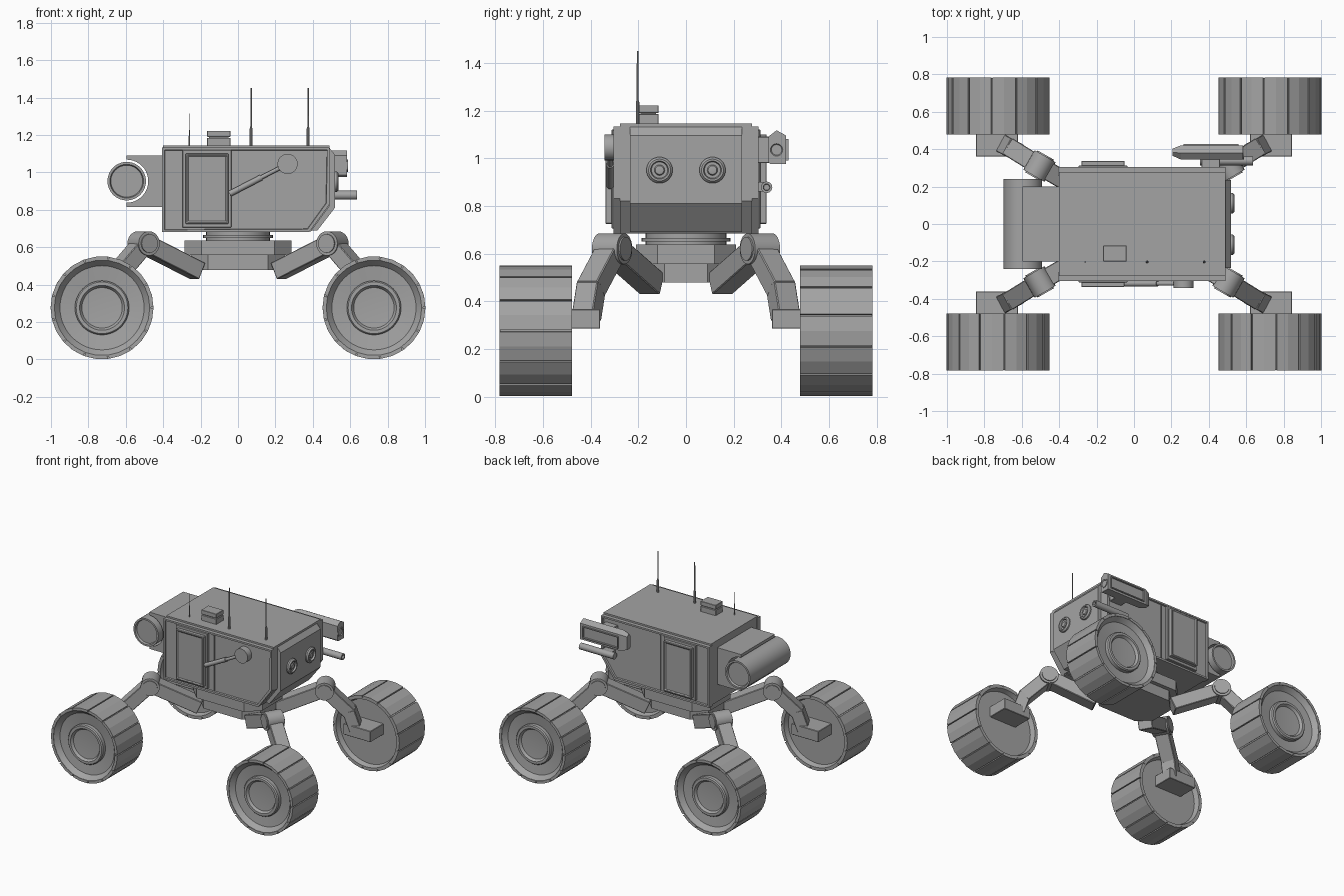
import bpy, bmesh, math
from mathutils import Vector, Matrix

if "Cube" in bpy.data.objects:
    bpy.data.objects.remove(bpy.data.objects["Cube"])

# one dark grey for the whole model
GREY = bpy.data.materials.new("dark_grey")
GREY.diffuse_color = (.37, .37, .37, 1)
GREY.use_nodes = True
GREY.node_tree.nodes["Principled BSDF"].inputs["Base Color"].default_value = GREY.diffuse_color


def finish(name, bm, bevel=0, smooth=False, matrix=None):
    bmesh.ops.remove_doubles(bm, verts=bm.verts, dist=1e-5)
    if matrix:
        bm.transform(matrix)
    bmesh.ops.recalc_face_normals(bm, faces=bm.faces)
    me = bpy.data.meshes.new(name)
    bm.to_mesh(me)
    bm.free()
    me.materials.append(GREY)
    ob = bpy.data.objects.new(name, me)
    bpy.context.collection.objects.link(ob)
    if bevel:
        m = ob.modifiers.new("bevel", 'BEVEL')
        m.width, m.segments = bevel, 1
    if smooth:
        bpy.ops.object.select_all(action='DESELECT')
        ob.select_set(True)
        bpy.context.view_layer.objects.active = ob
        bpy.ops.object.shade_smooth_by_angle(angle=math.radians(30))
    return ob


def box(name, lo, hi, bevel=0):
    lo, hi = Vector(lo), Vector(hi)
    bm = bmesh.new()
    bmesh.ops.create_cube(bm, size=1)
    size = hi - lo
    m = Matrix.Translation((lo + hi) / 2) @ Matrix.Diagonal([abs(c) for c in size] + [1])
    return finish(name, bm, bevel, matrix=m)


def prism(name, pts, y0, y1, inset=0, depth=0, bevel=0):
    """Extrude an (x, z) outline from y0 to y1; optionally recess the y1 face."""
    bm = bmesh.new()
    a = [bm.verts.new((x, y0, z)) for x, z in pts]
    b = [bm.verts.new((x, y1, z)) for x, z in pts]
    bm.faces.new(a)
    end = bm.faces.new(b[::-1])
    for i in range(len(pts)):
        j = (i + 1) % len(pts)
        bm.faces.new((a[j], a[i], b[i], b[j]))
    bmesh.ops.recalc_face_normals(bm, faces=bm.faces)
    if inset:
        bmesh.ops.inset_region(bm, faces=[end], thickness=inset)
        bmesh.ops.inset_region(bm, faces=[end], thickness=.003)
        bmesh.ops.translate(bm, verts=end.verts, vec=(0, -math.copysign(depth, y1 - y0), 0))
    return finish(name, bm, bevel)


def aim(origin, direction):
    return Matrix.Translation(origin) @ Vector(direction).to_track_quat('Z', 'Y').to_matrix().to_4x4()


def lathe(name, prof, origin, direction, n=32):
    """Revolve (radius, height) points about a direction."""
    bm = bmesh.new()
    vs = [bm.verts.new((r, 0, h)) for r, h in prof]
    es = [bm.edges.new(p) for p in zip(vs, vs[1:])]
    bmesh.ops.spin(bm, geom=vs + es, cent=(0, 0, 0), axis=(0, 0, 1), angle=2 * math.pi, steps=n)
    return finish(name, bm, smooth=True, matrix=aim(origin, direction))


def rod(name, p, q, r, n=24):
    d = Vector(q) - Vector(p)
    return lathe(name, [(0, 0), (r, 0), (r, d.length), (0, d.length)], p, d, n)


def beam(name, p, q, width, thick, bevel=0.004):
    p, q = Vector(p), Vector(q)
    d = (q - p).normalized()
    side = Vector((0, 0, 1)).cross(d).normalized()
    up = d.cross(side)
    m = Matrix((side * width, up * thick, q - p)).transposed().to_4x4()
    m.translation = (p + q) / 2
    bm = bmesh.new()
    bmesh.ops.create_cube(bm, size=1)
    return finish(name, bm, bevel, matrix=m)


# wheels and legs, one per corner
WHEEL = [(0, .035), (.238, .035), (.25, 0), (.262, 0), (.262, .302), (.255, .302), (.225, .268),
         (.145, .258), (.145, .285), (.138, .293), (.12, .293), (.108, .275), (0, .268)]
for sx in (-1, 1):
    for sy in (-1, 1):
        c = Vector((sx * .727, sy * .478, .276))
        lathe("wheel", WHEEL, c, (0, sy, 0), 48)
        bm = bmesh.new()
        for k in range(13):
            step = 2 * math.pi / 13
            angs = [k * step + f * step for f in (.03, .5, .97)]
            ring = [(.275, t) for t in angs] + [(.255, t) for t in angs[::-1]]
            f = bm.faces.new([bm.verts.new((r * math.cos(t), r * math.sin(t), 0)) for r, t in ring])
            ext = bmesh.ops.extrude_face_region(bm, geom=[f], use_keep_orig=True)
            top = [v for v in ext['geom'] if isinstance(v, bmesh.types.BMVert)]
            bmesh.ops.translate(bm, verts=top, vec=(0, 0, .304))
        finish("wheel_tread", bm, matrix=aim(c, (0, sy, 0)))

        box("axle_block", (sx * .62, sy * .36, .285), (sx * .845, sy * .52, .367), .003)
        knee = Vector((sx * .505, sy * .31, .62))
        shin = Vector((sx * .65, sy * .4, .45))
        beam("upper_leg", (sx * .215, sy * .142, .472), knee, .10, .095)
        beam("lower_leg", knee, shin, .10, .09)
        beam("ankle", shin + Vector((-sx * .006, -sy * .004, .02)), (sx * .685, sy * .418, .33), .10, .085)
        ax = Vector((-sx * .5, sy * .87, 0))
        rod("knee_joint", knee - ax * .06, knee + ax * .06, .065)
        rod("knee_pin", knee - ax * .067, knee + ax * .067, .05)

# stepped chassis under the turntable
bm = bmesh.new()
rows = []
for hx, hy, z in ((.25, .18, .478), (.25, .18, .557), (.285, .21, .557), (.285, .21, .637)):
    k = .09
    outline = [(hx, hy - k), (hx - k, hy), (k - hx, hy), (-hx, hy - k),
               (-hx, k - hy), (k - hx, -hy), (hx - k, -hy), (hx, k - hy)]
    rows.append([bm.verts.new((x, y, z)) for x, y in outline])
for a, b in zip(rows, rows[1:]):
    for i in range(8):
        bm.faces.new((a[i], a[(i + 1) % 8], b[(i + 1) % 8], b[i]))
bm.faces.new(rows[0])
bm.faces.new(rows[-1])
finish("chassis", bm)
lathe("turntable", [(0, 0), (.17, 0), (.17, .02), (.187, .02), (.187, .035), (.17, .035), (.17, .06), (0, .06)],
      (0, 0, .63), (0, 0, 1), 40)

# cabin core, nose and recessed side panels
prism("cabin", [(-.4, .685), (.39, .685), (.49, .82), (.49, 1.145), (-.4, 1.145)], -.277, .277)
prism("nose", [(.3, .69), (.425, .69), (.518, .81), (.518, 1.095), (.49, 1.13), (.3, 1.13)], -.235, .235)
SIDE = [(-.405, .68), (.38, .68), (.49, .83), (.49, 1.133), (-.405, 1.133)]
for s in (-1, 1):
    prism("side_panel", SIDE, s * .26, s * .305, .018, .012)
    box("door_frame", (-.297, s * .28, .705), (-.035, s * .312, 1.12), .003)
    prism("door", [(-.28, .725), (-.05, .725), (-.05, 1.1), (-.28, 1.1)], s * .3, s * .338, .015, .006, .003)
    box("panel_rib", (.003, s * .28, .7), (.013, s * .3, 1.115))
    # round front lamps
    lathe("lamp", [(.055, 0), (.055, .012), (.046, .022), (.038, .022), (.034, .01), (.022, .01), (.018, .017), (0, .02)],
          (.516, s * .111, .95), (1, 0, 0))

# telescopic arm on the front side
P, Q = Vector((-.045, -.318, .885)), Vector((.265, -.318, 1.045))
rod("arm_rod", P, Q, .011, 16)
rod("arm_sleeve", P, P.lerp(Q, .55), .016, 16)
rod("arm_pivot", (.265, -.285, 1.045), (.265, -.342, 1.045), .054)

# rear housing with a concave seat around the drum
seat = [(-.595 + .115 * math.cos(t), .953 + .115 * math.sin(t))
        for t in [math.pi / 2 - math.pi * i / 20 for i in range(21)]]
prism("rear_housing", [(-.38, .815), (-.38, 1.09), (-.595, 1.09)] + seat + [(-.595, .815)], -.2, .2)
lathe("rear_drum", [(0, .015), (.085, .015), (.09, 0), (.103, 0), (.103, .48), (.09, .48), (.085, .465), (0, .465)],
      (-.595, -.24, .953), (0, 1, 0), 40)

# roof box and antennas
box("roof_box", (-.165, -.2, 1.19), (-.04, -.115, 1.222), .002)
box("roof_box_base", (-.165, -.2, 1.14), (-.04, -.115, 1.185), .002)
box("roof_box_neck", (-.155, -.19, 1.18), (-.05, -.125, 1.195))
for x, h, r in ((-.26, .175, .003), (.07, .31, .006), (.375, .31, .006)):
    lathe("antenna", [(0, 0), (r * 1.3, 0), (r * 1.3, h * .3), (r * .7, h * .34), (r * .6, h), (0, h)],
          (x, -.203, 1.14), (0, 0, 1), 10)

# launcher and lower barrel on the far side
bm = bmesh.new()
section = [(.345, .985), (.355, .975), (.42, .975), (.42, 1.095), (.38, 1.117), (.345, 1.09)]
tail = [bm.verts.new((.205, .385 + (y - .385) * .5, 1.04 + (z - 1.04) * .8)) for y, z in section]
mid = [bm.verts.new((.25, y, z)) for y, z in section]
tip = [bm.verts.new((.583, y, z)) for y, z in section]
for a, b in ((tail, mid), (mid, tip)):
    for i in range(6):
        bm.faces.new((a[i], a[(i + 1) % 6], b[(i + 1) % 6], b[i]))
bm.faces.new(tail)
bm.faces.new(tip)
finish("launcher", bm)
prism("launcher_panel", [(.265, .99), (.56, .99), (.56, 1.08), (.265, 1.08)], .41, .429, .01, .008)
lathe("launcher_muzzle", [(.034, 0), (.034, .006), (.026, .006), (.022, 0.001), (0, .001)], (.582, .38, 1.035), (1, 0, 0), 20)
box("launcher_mount", (.36, .29, .98), (.46, .36, 1.09), .003)
lathe("barrel", [(0, 0), (.024, 0), (.024, .283), (.014, .283), (.012, .25), (0, .25)],
      (.352, .338, .878), (1, 0, 0), 16)
box("barrel_mount", (.38, .29, .86), (.46, .335, .9))
